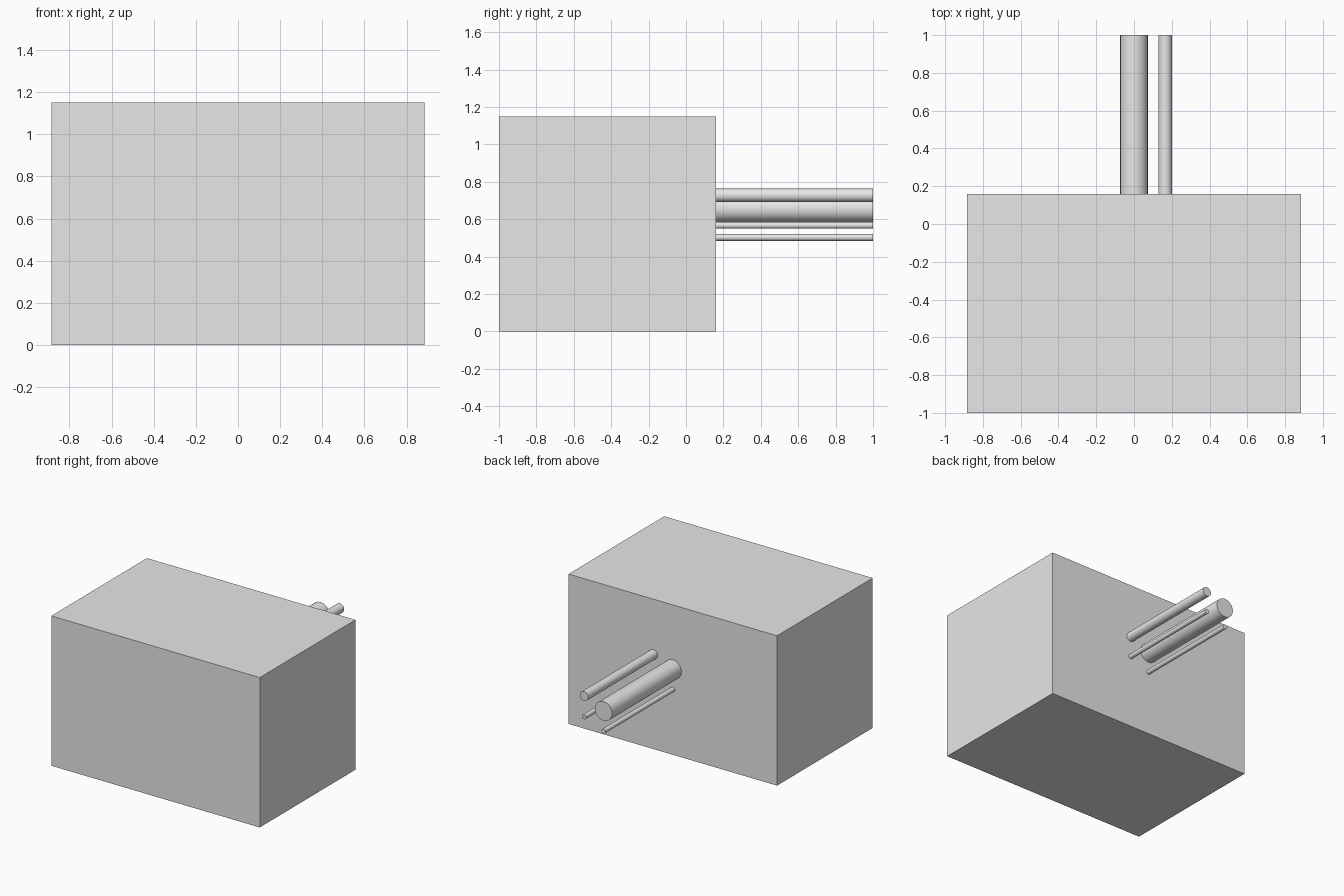
import bpy
import math

cube = bpy.data.objects.get("Cube")
if cube:
    bpy.data.objects.remove(cube, do_unlink=True)

# Single plain grey
GREY = (0.8, 0.8, 0.8, 1.0)
grey = bpy.data.materials.new("plain_grey")
grey.use_nodes = True
grey.diffuse_color = GREY
grey.node_tree.nodes["Principled BSDF"].inputs["Base Color"].default_value = GREY

WIDTH, HEIGHT = 1.77, 1.15
FRONT, BACK, PIPE_END = -1.0, 0.16, 1.0


def finish(name):
    obj = bpy.context.object
    obj.name = name
    obj.data.materials.append(grey)
    return obj


def pipe(name, x, z, radius):
    """Round bar standing out from the back of the housing."""
    bpy.ops.mesh.primitive_cylinder_add(
        vertices=48, radius=radius, depth=PIPE_END - BACK,
        location=(x, (BACK + PIPE_END) / 2, z),
        rotation=(math.pi / 2, 0, 0))
    finish(name)
    bpy.ops.object.shade_smooth_by_angle(angle=math.radians(30))


# Housing block
bpy.ops.mesh.primitive_cube_add(size=1, location=(0, (FRONT + BACK) / 2, HEIGHT / 2))
housing = finish("housing")
housing.scale = (WIDTH, BACK - FRONT, HEIGHT)
bpy.ops.object.transform_apply(location=False, rotation=False, scale=True)

# Pipes on the back
pipe("main_pipe", 0, 0.656, 0.073)
pipe("upper_side_pipe", 0.165, 0.727, 0.036)
pipe("lower_side_pipe", 0.165, 0.567, 0.018)
pipe("bottom_pipe", 0, 0.502, 0.018)
